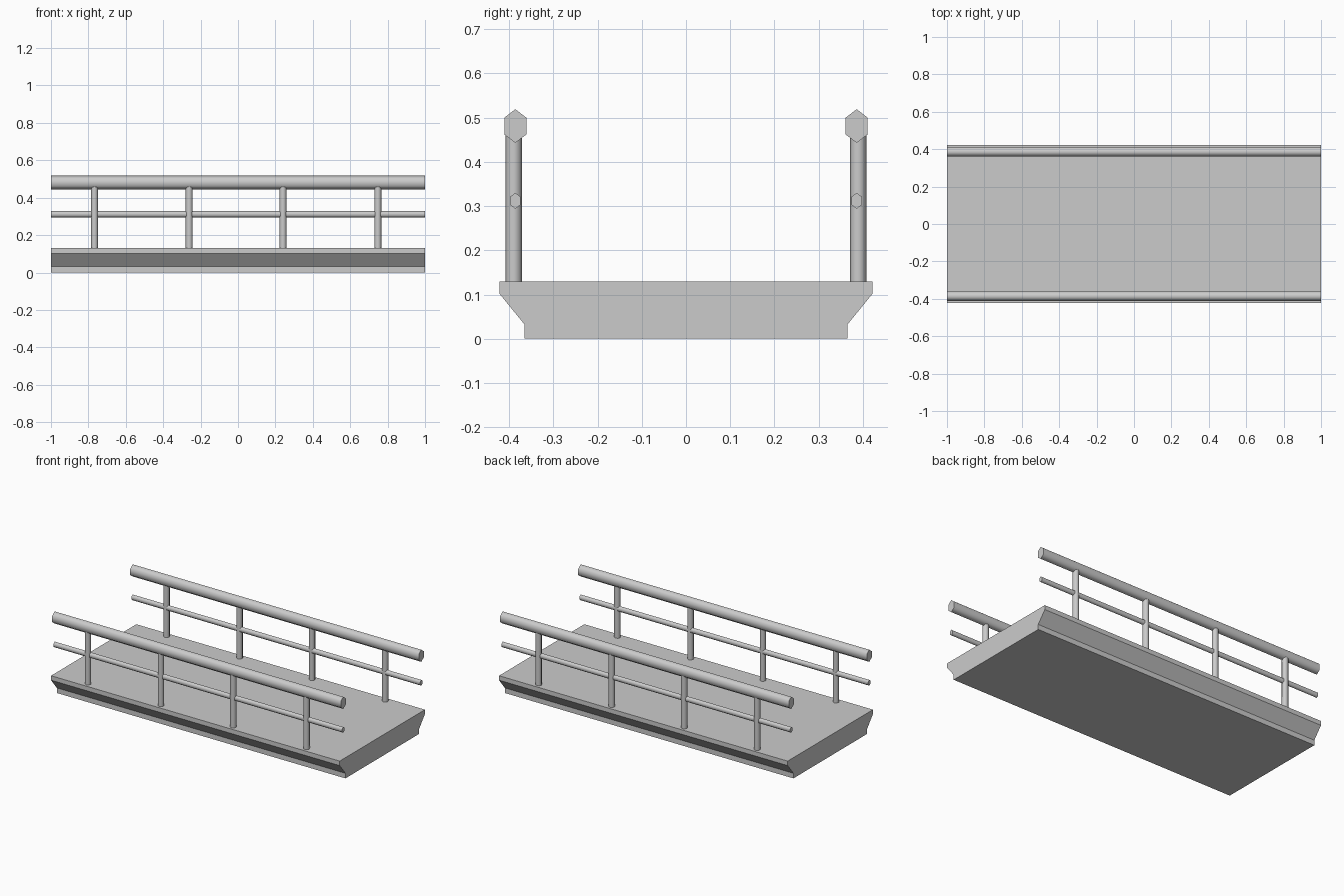
import bpy, bmesh, math

if "Cube" in bpy.data.objects:
    bpy.data.objects.remove(bpy.data.objects["Cube"])


def prism(name, profile, x0=-1.0, x1=1.0, smooth=None):
    """Extrude a closed (y, z) profile along x."""
    bm = bmesh.new()
    face = bm.faces.new([bm.verts.new((x0, y, z)) for y, z in profile])
    ext = bmesh.ops.extrude_face_region(bm, geom=[face])["geom"]
    verts = [v for v in ext if isinstance(v, bmesh.types.BMVert)]
    bmesh.ops.translate(bm, verts=verts, vec=(x1 - x0, 0, 0))
    bmesh.ops.recalc_face_normals(bm, faces=bm.faces)
    mesh = bpy.data.meshes.new(name)
    bm.to_mesh(mesh)
    bm.free()
    obj = bpy.data.objects.new(name, mesh)
    bpy.context.collection.objects.link(obj)
    if smooth:
        shade(obj, smooth)
    return obj


def shade(obj, angle):
    bpy.ops.object.select_all(action='DESELECT')
    obj.select_set(True)
    bpy.context.view_layer.objects.active = obj
    bpy.ops.object.shade_smooth_by_angle(angle=math.radians(angle))


def hexagon(y, z, half_w, half_h):
    """Six-sided bar section with points at top and bottom."""
    s = half_w / math.cos(math.radians(30))
    return [(y + s * math.sin(math.radians(60 * i)),
             z + half_h * math.cos(math.radians(60 * i))) for i in range(6)]


# Deck slab with undercut sides
side = [(0.365, 0.0), (0.365, 0.032), (0.422, 0.102), (0.422, 0.13)]
prism("deck", side + [(-y, z) for y, z in reversed(side)], smooth=30)

for sign, label in ((-1, "front"), (1, "back")):
    y = sign * 0.386
    # Hand rail and thin middle rail
    prism(label + "_hand_rail", hexagon(y, 0.481, 0.025, 0.038), smooth=75)
    prism(label + "_middle_rail", hexagon(y, 0.312, 0.012, 0.018), smooth=75)
    # Upright posts
    for i, x in enumerate((-0.767, -0.261, 0.241, 0.748)):
        bpy.ops.mesh.primitive_cylinder_add(
            vertices=8, radius=0.0185, depth=0.35,
            location=(x, sign * 0.3895, 0.295))
        post = bpy.context.object
        post.name = f"{label}_post_{i + 1}"
        shade(post, 60)
